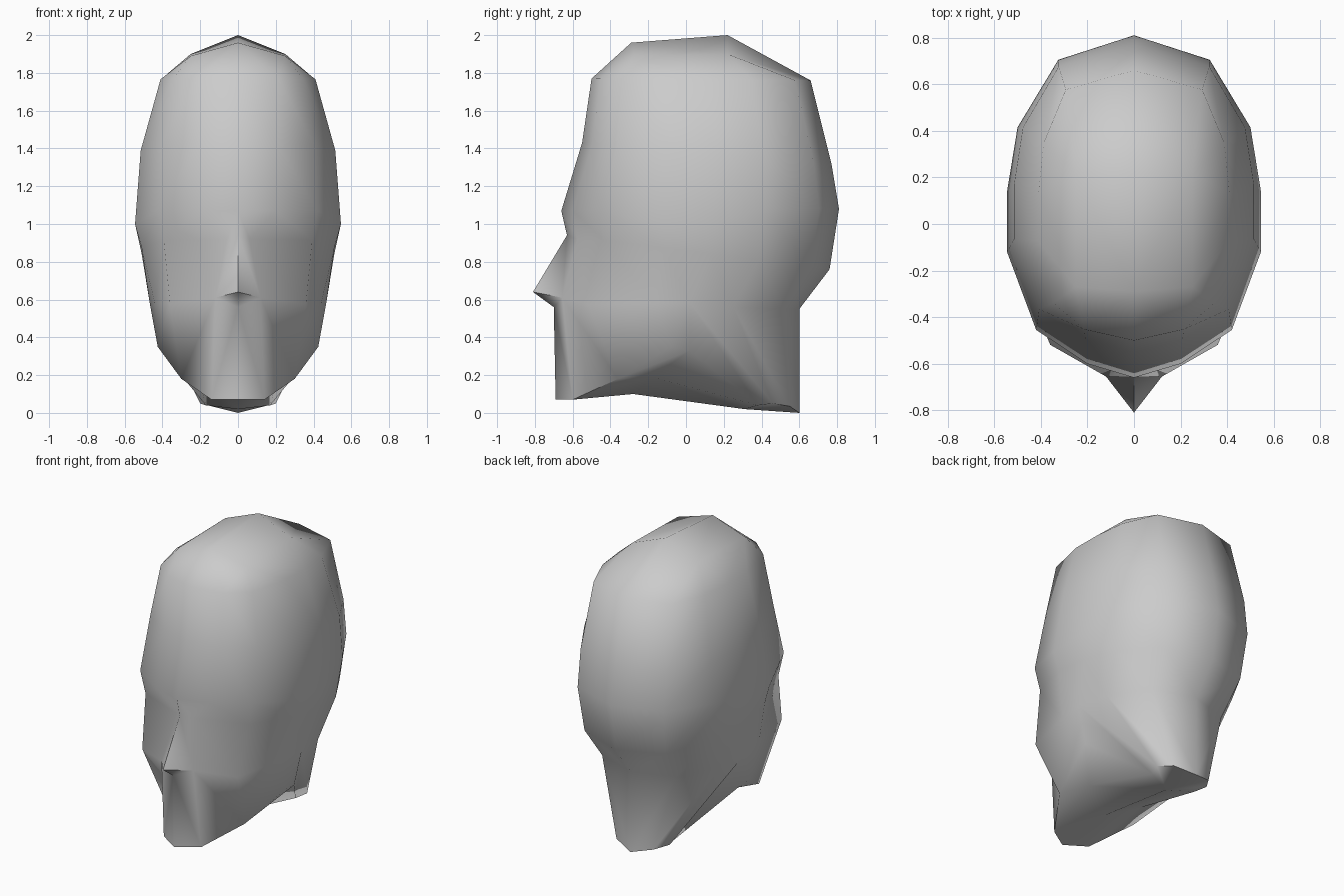
import bpy, bmesh, math

if "Cube" in bpy.data.objects:
    bpy.data.objects.remove(bpy.data.objects["Cube"])

# Half outline of the head seen from above (front centre to back centre)
OUTLINE = [(0, -.66), (.20, -.60), (.42, -.455), (.545, -.12),
           (.545, .14), (.50, .415), (.325, .705), (0, .81)]


def ring(width, front, back, z_front, z_back, power=1.0):
    """Fit the outline to a given half width, depth range and slope."""
    pts = []
    for x, y in OUTLINE:
        t = (y + .66) / 1.47
        pts.append((width * (x / .545) ** power,
                    front + t * (back - front),
                    z_front + t * (z_back - z_front)))
    return pts


bm = bmesh.new()
verts = {}


def vert(p):
    key = tuple(round(c, 4) for c in p)
    if key not in verts:
        verts[key] = bm.verts.new(key)
    return verts[key]


def face(*points):
    vs = list(dict.fromkeys(vert(p) for p in points))
    if len(vs) > 2:
        bm.faces.new(vs)


def strip(upper, lower):
    for i in range(len(upper) - 1):
        face(upper[i], lower[i], lower[i + 1], upper[i + 1])


# Cranium rings
t1, t2 = (0, -.29, 1.96), (0, .22, 2.0)
s1, s2 = (.25, -.27, 1.89), (.25, .22, 1.90)
crown = [t1, s1, s1, s1, s2, s2, s2, t2]
upper = ring(.41, -.50, .66, 1.77, 1.76, .65)
middle = ring(.515, -.55, .77, 1.43, 1.32, .9)
brow = ring(.545, -.66, .81, 1.07, 1.08)
brow[3], brow[4] = (.545, -.12, 1.0), (.545, .14, 1.0)

# Eye level and nose level rings
eyes = ring(.51, -.63, .76, .94, .76)
eyes[1] = (.06, -.575, .92)
base = ring(.467, -.70, .60, .58, .55)
base[0], base[1], base[3] = (0, -.70, .56), (.12, -.655, .61), (.44, -.16, .58)
base[4] = (.467, .02, .58)
nose = [(0, -.81, .64)] + base[1:]

face(t1, s1, s2, t2)
for a, b in zip([crown, upper, middle, brow, eyes, nose],
                [upper, middle, brow, eyes, nose, base]):
    strip(a, b)

# Jaw: front panel and cheeks running down to the jaw line
jaw = [(0, -.69, .07), (.14, -.60, .07), (.30, -.36, .18),
       (.425, -.08, .35), base[4]]
strip(base[:5], jaw)

# Underside of the jaw
throat = [(0, -.28, .10), (.21, -.18, .19), (.41, .02, .33)]
face(jaw[0], throat[0], jaw[1])
strip(jaw[1:4], throat)
face(jaw[3], throat[2], jaw[4])

# Neck tapering to its small bottom cap
neck = [(0, .31, .02), (.17, .38, .04), (.20, .46, .05),
        (.14, .55, .035), (0, .60, 0)]
face(throat[0], neck[0], throat[1])
face(throat[1], neck[0], neck[1], throat[2])
face(throat[2], neck[1], base[4])
strip(base[4:], neck[1:])
for i in (1, 2, 3):
    face(neck[0], neck[i + 1], neck[i])

# Mirror the half and shade smooth with a crisp jaw and nose base
geom = bmesh.ops.duplicate(bm, geom=bm.verts[:] + bm.edges[:] + bm.faces[:])["geom"]
for v in geom:
    if isinstance(v, bmesh.types.BMVert):
        v.co.x = -v.co.x
bmesh.ops.reverse_faces(bm, faces=[f for f in geom if isinstance(f, bmesh.types.BMFace)])
bmesh.ops.remove_doubles(bm, verts=bm.verts[:], dist=.0005)
bmesh.ops.recalc_face_normals(bm, faces=bm.faces[:])
mesh = bpy.data.meshes.new("head")
bm.to_mesh(mesh)
bm.free()
head = bpy.data.objects.new("head", mesh)
bpy.context.collection.objects.link(head)
bpy.context.view_layer.objects.active = head
head.select_set(True)
bpy.ops.object.shade_smooth_by_angle(angle=math.radians(62))
